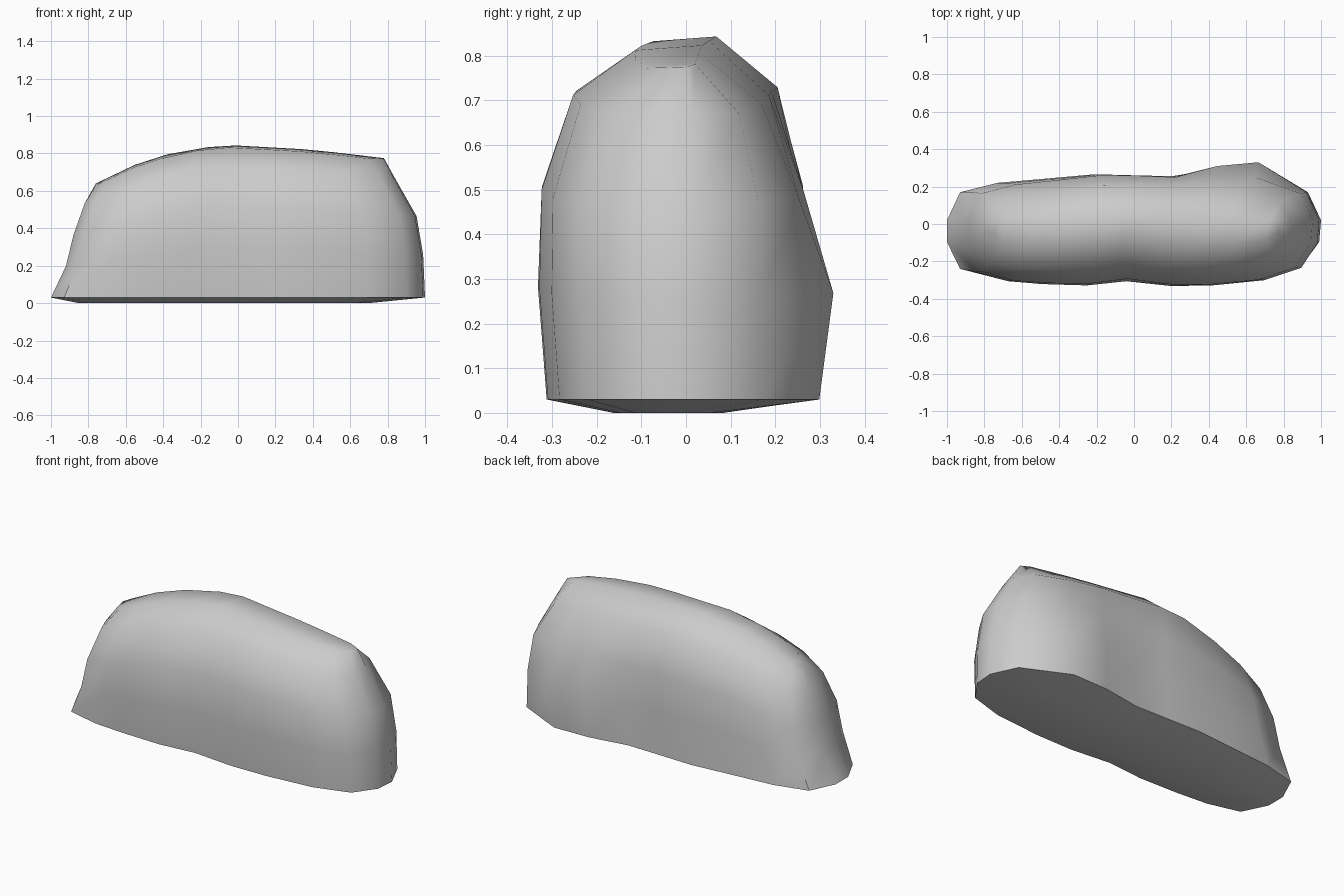
import bpy, bmesh

if "Cube" in bpy.data.objects:
    bpy.data.objects.remove(bpy.data.objects["Cube"])

# Plan outline of the boulder: front edge left to right, back edge left to right
front = [(-.93, -.25), (-.74, -.30), (-.55, -.315), (-.3, -.322), (-.08, -.30),
         (.17, -.325), (.4, -.322), (.69, -.295), (.9, -.23)]
back = [(-.93, .17), (-.73, .22), (-.5, .24), (-.22, .265), (-.03, .26),
        (.2, .255), (.43, .26), (.66, .24), (.93, .17)]
bulge = {.43: .05, .66: .09}
right_tip = [(.99, -.1), (1, .02)]
left_tip = [(-1, .02), (-1, -.1)]
outline = front + right_tip + back[::-1] + left_tip

# Height of the crest along x
crest = [(-1.1, .52), (-.78, .63), (-.55, .74), (-.3, .82), (-.05, .845),
         (.4, .82), (.78, .775), (1.1, .75)]


def lerp_table(table, x):
    for (x0, v0), (x1, v1) in zip(table, table[1:]):
        if x <= x1:
            return v0 + (v1 - v0) * (x - x0) / (x1 - x0)
    return table[-1][1]


# Rings: height (fixed or share of crest), left x, right x, front scale,
# back scale, back bulge weight, sideways drift of the middle
rings = [
    (0.0, True, -.85, .70, .50, .32, 0, 0),
    (.03, True, -1.0, 1.0, .96, 1.0, .65, 0),
    (.34, False, -.92, .99, 1.02, 1.0, 1.0, 0),
    (.61, False, -.88, .955, 1.01, .96, .25, .01),
    (.865, False, -.82, .84, .80, .70, 0, .025),
    (.985, False, -.76, .78, .38, .12, 0, .04),
]

bm = bmesh.new()
loops = []
for h, fixed, xl, xr, fs, bs, bw, drift in rings:
    loop = []
    for u, y in outline:
        x = (xl + xr) / 2 + u * (xr - xl) / 2
        yy = y * fs if y < 0 else (y + bulge.get(u, 0) * bw) * bs
        yy += drift * max(0, 1 - abs(u + .08) / .6)
        t = h
        if not fixed:
            # back of the roof rises slightly above its front
            t = (h + (.015 if h > .9 and y > 0 else 0)) * lerp_table(crest, x)
        loop.append(bm.verts.new((x, yy, t)))
    loops.append(loop)

# Sides
n = len(outline)
for a, b in zip(loops, loops[1:]):
    for i in range(n):
        j = (i + 1) % n
        bm.faces.new((a[i], a[j], b[j], b[i]))

# Roof: strips between front and back edges, plus the two tips
top = loops[-1]
nf = len(front)
f, b = top[:nf], top[nf + 2:2 * nf + 2][::-1]
for i in range(nf - 1):
    bm.faces.new((f[i], f[i + 1], b[i + 1], b[i]))
bm.faces.new((f[-1], top[nf], top[nf + 1], b[-1]))
bm.faces.new((b[0], top[-2], top[-1], f[0]))

# Flat underside
bm.faces.new(loops[0][::-1])
bmesh.ops.recalc_face_normals(bm, faces=bm.faces[:])

mesh = bpy.data.meshes.new("boulder")
bm.to_mesh(mesh)
bm.free()
boulder = bpy.data.objects.new("boulder", mesh)
bpy.context.collection.objects.link(boulder)
bpy.context.view_layer.objects.active = boulder
boulder.select_set(True)
bpy.ops.object.shade_smooth_by_angle(angle=0.9)
